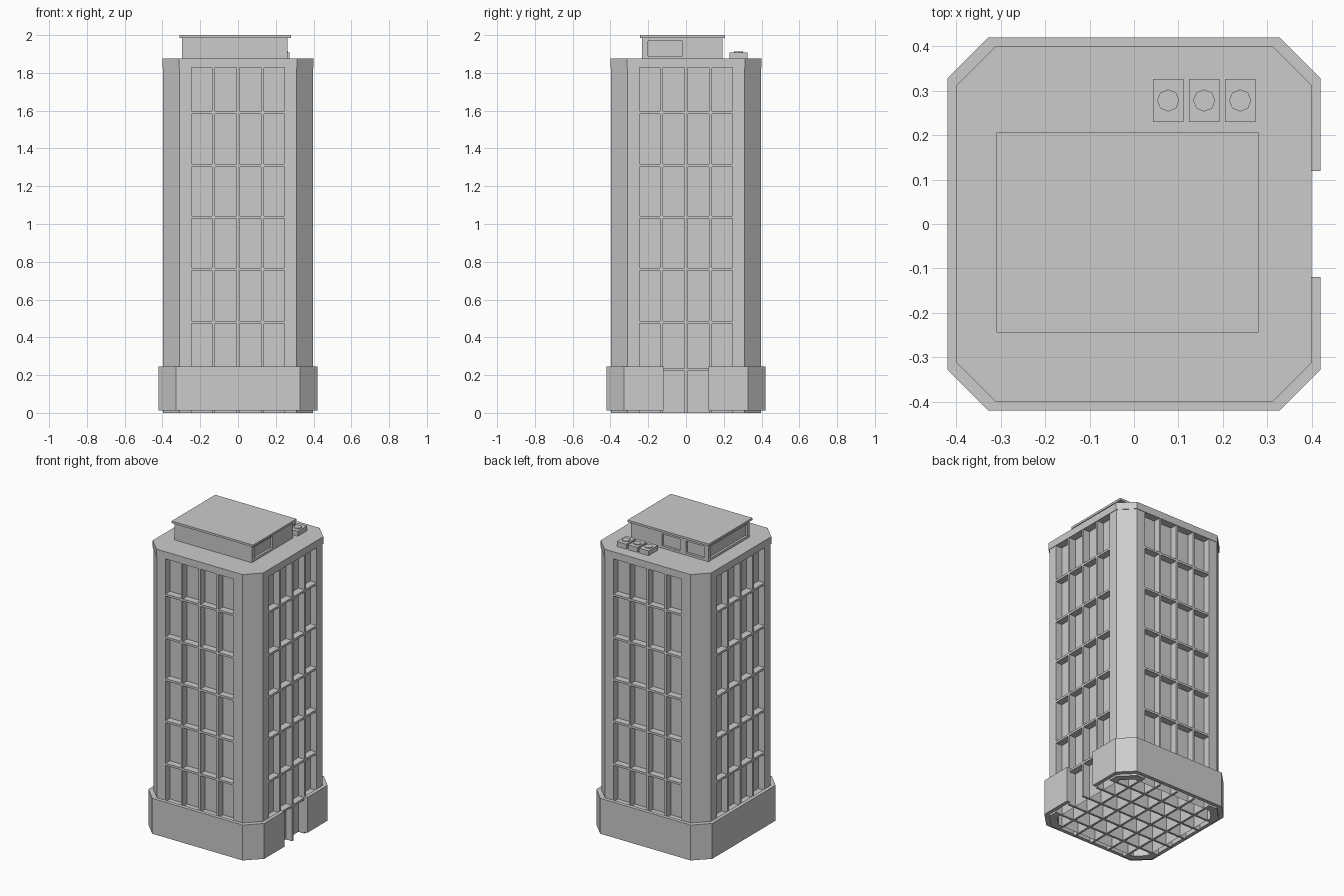
import bpy, bmesh
from mathutils import Vector

if "Cube" in bpy.data.objects:
    bpy.data.objects.remove(bpy.data.objects["Cube"])


def prism(name, pts, z0, z1, bottom=True):
    """Extrude a flat outline from z0 to z1."""
    bm = bmesh.new()
    lo = [bm.verts.new((x, y, z0)) for x, y in pts]
    hi = [bm.verts.new((x, y, z1)) for x, y in pts]
    n = len(pts)
    for i in range(n):
        j = (i + 1) % n
        bm.faces.new((lo[i], lo[j], hi[j], hi[i]))
    bm.faces.new(hi)
    if bottom:
        bm.faces.new(lo[::-1])
        bmesh.ops.recalc_face_normals(bm, faces=bm.faces)
    me = bpy.data.meshes.new(name)
    bm.to_mesh(me)
    bm.free()
    ob = bpy.data.objects.new(name, me)
    bpy.context.collection.objects.link(ob)
    return ob


def box(name, x0, x1, y0, y1, z0, z1):
    return prism(name, [(x0, y0), (x1, y0), (x1, y1), (x0, y1)], z0, z1)


def octagon(h, c):
    return [(h, -c), (h, c), (c, h), (-c, h), (-h, c), (-h, -c), (-c, -h), (c, -h)]


def cut(ob, *bounds):
    cutter = box("window_cutter", *bounds)
    cutter.hide_render = True
    cutter.hide_set(True)
    m = ob.modifiers.new("window", "BOOLEAN")
    m.operation, m.object, m.solver = "DIFFERENCE", cutter, "EXACT"


W, C = 0.397, 0.31      # wall half width, chamfer start
G = 0.352               # recessed glazing

# glazing core, open underneath
prism("glazing_core", octagon(G, 0.29), 0.0, 1.85, bottom=False)

# four chamfered corner piers
for sx in (-1, 1):
    for sy in (-1, 1):
        pier = [(0.247, W), (C, W), (W, C), (W, 0.247),
                (G, 0.247), (G, 0.29), (0.29, G), (0.247, G)]
        pts = [(x * sx, y * sy) for x, y in pier]
        prism("corner_pier", pts if sx * sy < 0 else pts[::-1], 0.0, 1.835)

# vertical fins run right through the plan in both directions
T = 0.007
for p in (-0.254, -0.13, 0, 0.13, 0.254):
    box("fin_plate_y", p - T, p + T, -W, W, 0.0, 1.835)
    box("fin_plate_x", -W, W, p - T, p + T, 0.0, 1.835)

# floor slabs showing as horizontal bars
for i in range(6):
    z = 0.212 + i * 0.2755 if i else 0.222
    z = [0.222, 0.473, 0.753, 1.028, 1.303, 1.583][i]
    h = 0.25
    cross = [(W, -h), (W, h), (h, h), (h, W), (-h, W), (-h, h),
             (-W, h), (-W, -h), (-h, -h), (-h, -W), (h, -W), (h, -h)]
    prism("floor_slab", cross, z, z + 0.014)

# roof band
prism("roof_band", octagon(0.4, 0.312), 1.828, 1.875)

# base skirt, broken by the entrance on +x
B, D, I, J = 0.42, 0.328, 0.396, 0.31
outer = [(B, 0.119), (B, D), (D, B), (-D, B), (-B, D),
         (-B, -D), (-D, -B), (D, -B), (B, -D), (B, -0.119)]
inner = [(I, -0.119), (I, -J), (J, -I), (-J, -I), (-I, -J),
         (-I, J), (-J, I), (J, I), (I, J), (I, 0.119)]
prism("base_skirt", outer + inner, 0.013, 0.245)

# penthouse with recessed windows and overhanging lid
house = box("penthouse", -0.297, 0.263, -0.232, 0.192, 1.87, 1.988)
d = 0.015
cut(house, 0.263 - d, 0.3, -0.2, -0.018, 1.89, 1.968)
cut(house, -0.265, -0.135, 0.192 - d, 0.25, 1.89, 1.968)
cut(house, -0.09, 0.04, 0.192 - d, 0.25, 1.89, 1.968)
cut(house, -0.35, -0.297 + d, -0.212, 0.172, 1.89, 1.968)
box("penthouse_lid", -0.31, 0.28, -0.244, 0.206, 1.986, 2.0)

# rooftop cooling units with fan caps
for x in (0.077, 0.158, 0.239):
    box("cooling_unit", x - 0.034, x + 0.034, 0.23, 0.326, 1.87, 1.907)
    bpy.ops.mesh.primitive_cylinder_add(vertices=8, radius=0.025, depth=0.008,
                                        location=(x, 0.278, 1.908))
    bpy.context.object.name = "fan_cap"
